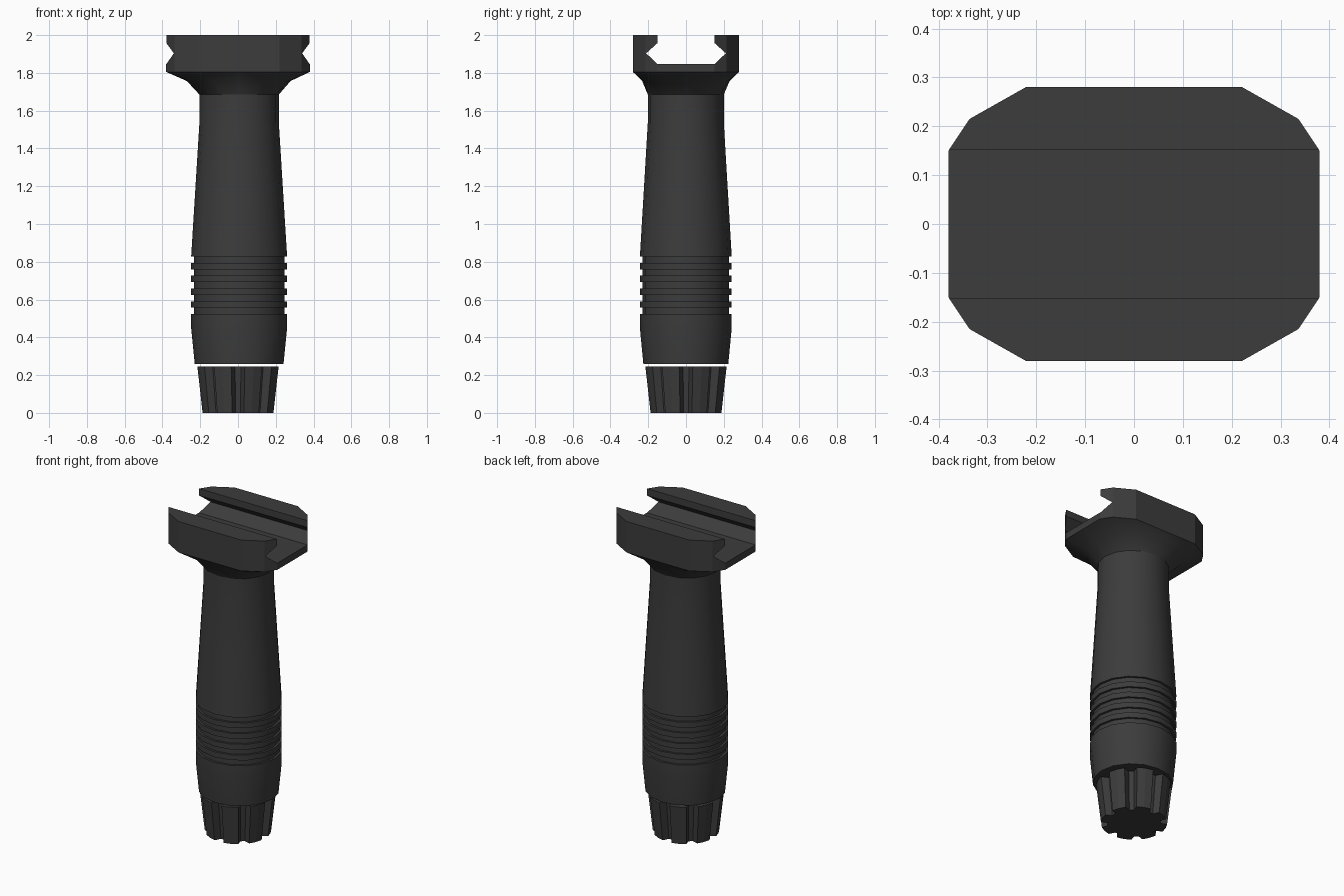
import bpy, bmesh
from math import sin, cos, pi, radians

if "Cube" in bpy.data.objects:
    bpy.data.objects.remove(bpy.data.objects["Cube"])

mat = bpy.data.materials.new("dark_polymer")
mat.diffuse_color = (0.045, 0.045, 0.045, 1)
mat.use_nodes = True
mat.node_tree.nodes["Principled BSDF"].inputs["Base Color"].default_value = mat.diffuse_color


def loft(name, rings):
    """Skin a stack of rings with equal point counts and cap both ends."""
    bm = bmesh.new()
    loops = [[bm.verts.new(p) for p in ring] for ring in rings]
    n = len(loops[0])
    for a, b in zip(loops, loops[1:]):
        for i in range(n):
            j = (i + 1) % n
            bm.faces.new((a[i], a[j], b[j], b[i]))
    bm.faces.new(loops[0][::-1])
    bm.faces.new(loops[-1])
    bmesh.ops.recalc_face_normals(bm, faces=bm.faces)
    mesh = bpy.data.meshes.new(name)
    bm.to_mesh(mesh)
    bm.free()
    obj = bpy.data.objects.new(name, mesh)
    bpy.context.collection.objects.link(obj)
    mesh.materials.append(mat)
    return obj


def activate(obj):
    bpy.ops.object.select_all(action='DESELECT')
    obj.select_set(True)
    bpy.context.view_layer.objects.active = obj


def oval(r, z):
    return [(0.006 + r * cos(2 * pi * i / 16), -0.001 + 0.957 * r * sin(2 * pi * i / 16), z)
            for i in range(16)]


# Chamfered outline of the rail mount, one quadrant mirrored to 16 points
quad = [(0.38, 0), (0.38, 0.15), (0.337, 0.215), (0.22, 0.281), (0, 0.281)]
half = quad + [(-x, y) for x, y in quad[-2::-1]]
outline = half + [(x, -y) for x, y in half[-2:0:-1]]


def mount(z):
    return [(x, y, z) for x, y in outline]


# Handle: tapered foot, five ring grooves, slim neck, flare, mount block
rings = [oval(0.235, 0.26), oval(0.254, 0.45)]
step = 0.305 / 9
for k in range(5):
    z = 0.523 + 2 * k * step
    rings += [oval(0.254, z), oval(0.240, z), oval(0.240, z + step), oval(0.254, z + step)]
rings += [oval(0.231, 1.2), oval(0.210, 1.54), oval(0.210, 1.685)]
neck, top = oval(0.210, 1.757), mount(1.757)
rings.append([tuple(0.62 * a + 0.38 * b for a, b in zip(p, q)) for p, q in zip(neck, top)])
rings += [mount(1.805), mount(2.0)]
grip = loft("grip_handle", rings)

# Rail slot cut lengthwise through the mount
side = [(0.152, 2.1), (0.152, 1.957), (0.211, 1.904), (0.152, 1.847)]
profile = side + [(-y, z) for y, z in reversed(side)]
cutter = loft("slot_cutter", [[(x, y, z) for y, z in profile] for x in (-0.6, 0.6)])
cutter.hide_render = True
mod = grip.modifiers.new("rail_slot", 'BOOLEAN')
mod.operation, mod.solver, mod.object = 'DIFFERENCE', 'EXACT', cutter
activate(grip)
bpy.ops.object.modifier_apply(modifier=mod.name)
bpy.data.objects.remove(cutter)
bpy.ops.object.shade_smooth_by_angle(angle=radians(25))


# End cap: eight tapered lobes separated by grooves
def lobes(r, z):
    pts = []
    for k in range(8):
        for deg, f in ((-5, 0.8), (5, 0.8), (9.5, 1), (22.5, 1.0), (35.5, 1)):
            a = radians(45 * k + deg)
            pts.append((r * f * cos(a), r * f * sin(a), z))
    return pts


loft("end_cap", [lobes(0.19, 0), lobes(0.218, 0.245)])
